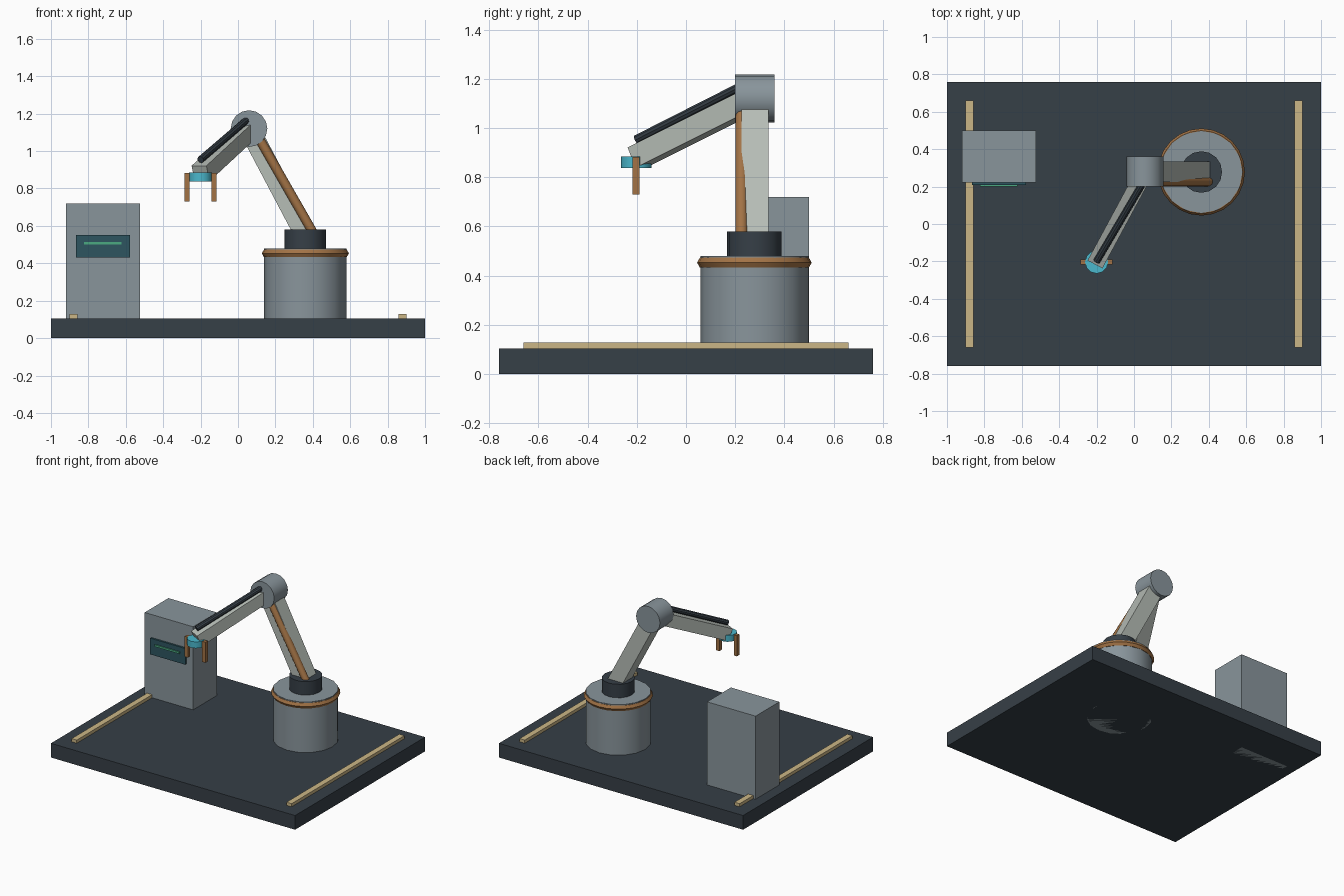
import bpy, math
from mathutils import Vector, Matrix

if "Cube" in bpy.data.objects:
    bpy.data.objects.remove(bpy.data.objects["Cube"])


def material(name, rgb):
    m = bpy.data.materials.new(name)
    m.diffuse_color = (*rgb, 1)
    m.use_nodes = True
    m.node_tree.nodes["Principled BSDF"].inputs["Base Color"].default_value = m.diffuse_color
    return m


DARK = material("dark_steel", (0.037, 0.05, 0.063))
STEEL = material("blue_grey_steel", (0.25, 0.30, 0.33))
PALE = material("pale_paint", (0.47, 0.51, 0.47))
COPPER = material("copper", (0.36, 0.17, 0.06))
TAN = material("tan_rail", (0.60, 0.47, 0.24))
TEAL = material("teal", (0.07, 0.48, 0.61))
SCREEN = material("screen_glass", (0.026, 0.09, 0.115))
GREEN = material("green_light", (0.07, 0.40, 0.22))


def finish(name, mat, smooth=False):
    ob = bpy.context.object
    ob.name = name
    ob.data.materials.append(mat)
    if smooth:
        bpy.ops.object.shade_smooth_by_angle(angle=math.radians(35))
    return ob


def box(name, lo, hi, mat):
    lo, hi = Vector(lo), Vector(hi)
    bpy.ops.mesh.primitive_cube_add(size=1, location=(lo + hi) / 2)
    bpy.context.object.scale = hi - lo
    return finish(name, mat)


def rod(name, a, b, radius, mat, sides=16):
    a, b = Vector(a), Vector(b)
    bpy.ops.mesh.primitive_cylinder_add(
        vertices=sides, radius=radius, depth=(b - a).length, location=(a + b) / 2,
        rotation=Vector((0, 0, 1)).rotation_difference(b - a).to_euler())
    return finish(name, mat, True)


def beam(name, a, b, width, mat):
    # square bar between two points with its side faces kept vertical
    a, b = Vector(a), Vector(b)
    d = (b - a).normalized()
    s = d.cross(Vector((0, 0, 1))).normalized()
    u = s.cross(d)
    bpy.ops.mesh.primitive_cube_add(size=1)
    ob = finish(name, mat)
    rot = Matrix((s, d, u)).transposed().to_4x4()
    ob.matrix_world = (Matrix.Translation((a + b) / 2) @ rot
                       @ Matrix.Diagonal((width, (b - a).length, width, 1)))
    return ob


# floor plate and edge rails
box("floor_plate", (-1, -0.76, 0), (1, 0.76, 0.105), DARK)
for side, x in (("left", -0.88), ("right", 0.88)):
    box(side + "_rail", (x - 0.021, -0.66, 0.1), (x + 0.021, 0.66, 0.128), TAN)

# control cabinet with screen
box("control_cabinet", (-0.92, 0.222, 0), (-0.523, 0.5, 0.72), STEEL)
box("cabinet_screen", (-0.865, 0.208, 0.43), (-0.577, 0.225, 0.55), SCREEN)
box("screen_light", (-0.823, 0.2, 0.501), (-0.622, 0.21, 0.515), GREEN)

# pedestal, ring and turning collar
px, py = 0.36, 0.278
rod("pedestal", (px, py, 0), (px, py, 0.48), 0.22, STEEL)
bpy.ops.mesh.primitive_torus_add(location=(px, py, 0.453), major_radius=0.21,
                                 minor_radius=0.023, major_segments=24, minor_segments=6)
finish("pedestal_ring", COPPER, True)
rod("turning_collar", (px, py, 0.46), (px, py, 0.58), 0.111, DARK)

# upper arm, hose and elbow
elbow = (0.059, 0.28, 1.12)
beam("upper_arm", (0.36, 0.28, 0.55), elbow, 0.11, PALE)
rod("upper_arm_hose", (0.415, 0.226, 0.54), (0.094, 0.226, 1.1), 0.025, COPPER, 12)
rod("elbow_joint", (0.059, 0.2, 1.12), (0.059, 0.36, 1.12), 0.098, STEEL)

# forearm and cable
beam("forearm", elbow, (-0.2, -0.2, 0.88), 0.09, PALE)
rod("forearm_cable", (-0.2, -0.2, 0.954), (0.048, 0.22, 1.167), 0.019, DARK, 10)

# gripper wrist and fingers
wx, wy = -0.2, -0.203
rod("gripper_wrist", (wx, wy, 0.838), (wx, wy, 0.885), 0.062, TEAL, 12)
for side, s in (("left", -1), ("right", 1)):
    x = wx + s * 0.072
    box(side + "_finger", (x - 0.013, wy - 0.014, 0.73), (x + 0.013, wy + 0.014, 0.882), COPPER)
